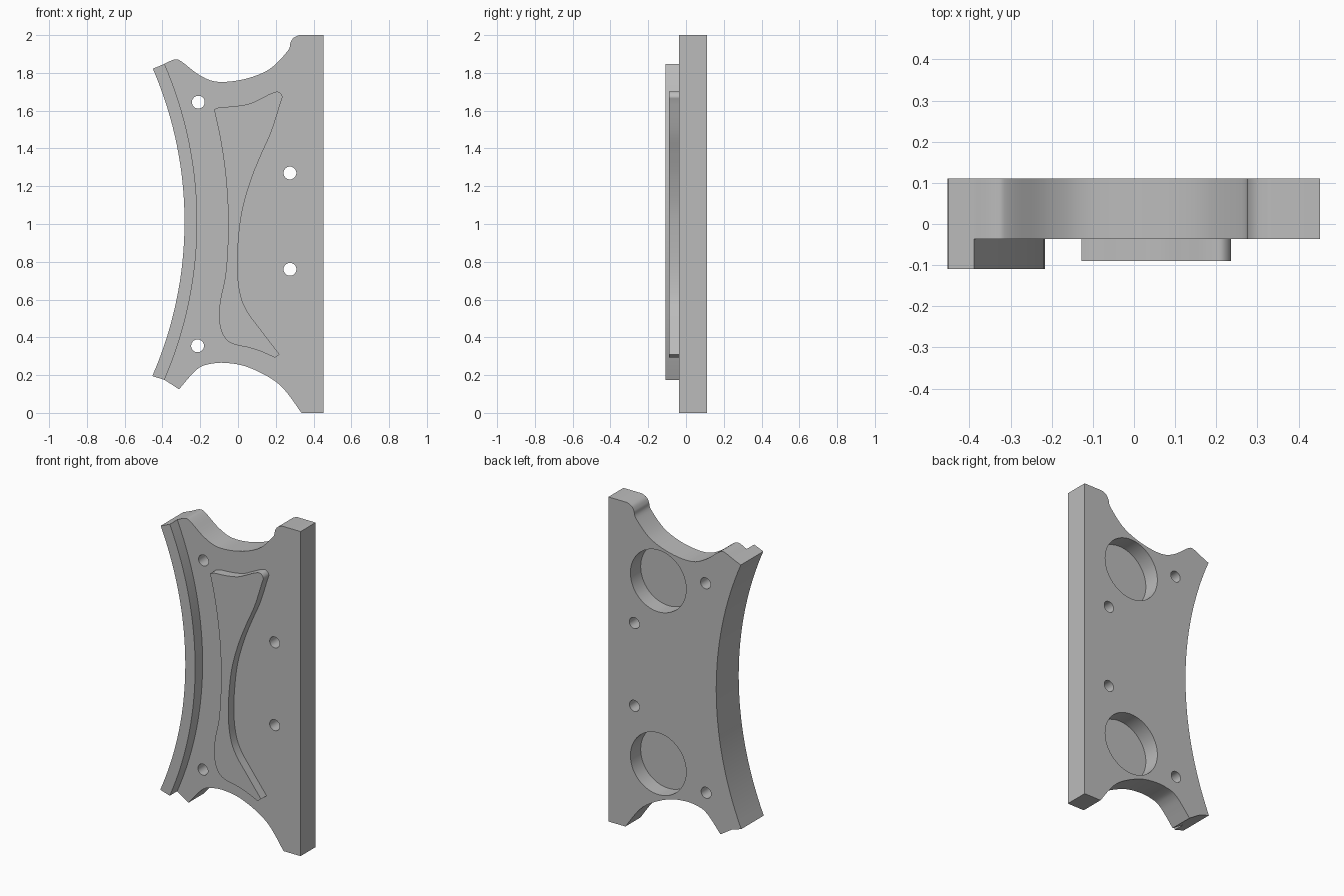
import bpy
import bmesh
import math
from mathutils import Vector

default_cube = bpy.data.objects.get("Cube")
if default_cube:
    bpy.data.objects.remove(default_cube, do_unlink=True)

FRONT, BACK = -0.036, 0.11      # main plate faces
LIP_FRONT, PAD_FRONT = -0.109, -0.09

grey = bpy.data.materials.new("plain grey")
grey.use_nodes = True
grey.diffuse_color = (0.5, 0.5, 0.5, 1)
grey.node_tree.nodes["Principled BSDF"].inputs["Base Color"].default_value = grey.diffuse_color


def smooth_run(points, steps=6):
    """Open curve through the given points."""
    pts = [Vector(p) for p in points]
    pts = [pts[0]] + pts + [pts[-1]]
    run = []
    for a, b, c, d in zip(pts, pts[1:], pts[2:], pts[3:]):
        for i in range(steps):
            t = i / steps
            run.append(b + (c - a) * t / 2
                       + (2 * a - 5 * b + 4 * c - d) * t ** 2 / 2
                       + (3 * b - a - 3 * c + d) * t ** 3 / 2)
    return run + [pts[-1]]


def bow(x_mid, radius, z_top, z_bottom, steps=32):
    """Shallow arc running downwards, bulging towards +x."""
    z_mid = 1.012
    start = math.asin((z_top - z_mid) / radius)
    end = math.asin((z_bottom - z_mid) / radius)
    angles = [start + (end - start) * i / steps for i in range(steps + 1)]
    return [Vector((x_mid - radius + radius * math.cos(a), z_mid + radius * math.sin(a)))
            for a in angles]


def slab(name, outline, y_front, y_back):
    """Extrude an x-z outline along y."""
    bm = bmesh.new()
    face = bm.faces.new([bm.verts.new((x, y_front, z)) for x, z in outline])
    grown = bmesh.ops.extrude_face_region(bm, geom=[face])
    moved = [g for g in grown["geom"] if isinstance(g, bmesh.types.BMVert)]
    bmesh.ops.translate(bm, verts=moved, vec=(0, y_back - y_front, 0))
    bmesh.ops.recalc_face_normals(bm, faces=bm.faces)
    mesh = bpy.data.meshes.new(name)
    bm.to_mesh(mesh)
    bm.free()
    mesh.materials.append(grey)
    obj = bpy.data.objects.new(name, mesh)
    bpy.context.collection.objects.link(obj)
    return obj


def activate(obj):
    bpy.ops.object.select_all(action="DESELECT")
    obj.select_set(True)
    bpy.context.view_layer.objects.active = obj


def drill(target, x, z, radius, y_front, y_back, sides):
    """Cut a round hole or pocket along y."""
    ring = [(x + radius * math.cos(math.tau * i / sides),
             z + radius * math.sin(math.tau * i / sides)) for i in range(sides)]
    cutter = slab("cutter", ring, y_front, y_back)
    cutter.hide_render = True
    cut = target.modifiers.new("cut", "BOOLEAN")
    cut.operation = "DIFFERENCE"
    cut.solver = "EXACT"
    cut.object = cutter
    activate(target)
    bpy.ops.object.modifier_apply(modifier=cut.name)
    bpy.data.objects.remove(cutter, do_unlink=True)


# Curved left edge and the inner edge of its lip
outer_edge = bow(-0.283, 2.04, 1.822, 0.195)
inner_edge = bow(-0.216, 2.107, 1.848, 0.175)

# Scalloped top and bottom of the plate
top_scallop = smooth_run([
    (0.325, 2), (0.295, 1.986), (0.278, 1.96), (0.262, 1.915), (0.167, 1.82),
    (0.034, 1.767), (-0.108, 1.753), (-0.204, 1.788), (-0.299, 1.86),
    (-0.336, 1.871), inner_edge[0]])
bottom_scallop = smooth_run([
    (-0.312, 0.125), (-0.257, 0.19), (-0.214, 0.233), (-0.167, 0.255),
    (-0.071, 0.265), (0.061, 0.239), (0.22, 0.149), (0.336, 0)])

plate = slab("main_plate",
             [(0.452, 2)] + top_scallop + outer_edge + [inner_edge[-1]]
             + bottom_scallop + [(0.452, 0)], FRONT, BACK)

# Screw holes, then the two round pockets in the back
for x, z in ((0.275, 1.27), (0.275, 0.76), (-0.21, 1.645), (-0.214, 0.355)):
    drill(plate, x, z, 0.034, FRONT - 1, BACK + 1, 32)
for z in (1.573, 0.447):
    drill(plate, 0.112, z, 0.19, 0.01, BACK + 1, 64)

# Raised lip along the curved edge
lip = slab("edge_lip", outer_edge + inner_edge[::-1], LIP_FRONT, FRONT)

# Raised pad on the front
pad_right = smooth_run([
    (-0.127, 1.607), (-0.093, 1.618), (-0.02, 1.623), (0.06, 1.637),
    (0.124, 1.666), (0.177, 1.692), (0.214, 1.7), (0.235, 1.676), (0.225, 1.64),
    (0.177, 1.49), (0.124, 1.37), (0.07, 1.236), (0.024, 1.077), (0.003, 0.92),
    (-0.003, 0.76), (0.013, 0.626), (0.05, 0.536), (0.124, 0.435), (0.22, 0.31)])
pad_left = smooth_run([
    (0.196, 0.292), (0.124, 0.324), (0.06, 0.345), (-0.01, 0.36),
    (-0.056, 0.382), (-0.087, 0.43), (-0.1, 0.504), (-0.093, 0.6),
    (-0.066, 0.732), (-0.053, 0.92), (-0.053, 1.077), (-0.066, 1.263),
    (-0.093, 1.45), (-0.127, 1.607)])
pad = slab("raised_pad", pad_right + pad_left[:-1], PAD_FRONT, FRONT)

for part in (plate, lip, pad):
    activate(part)
    bpy.ops.object.shade_smooth_by_angle(angle=math.radians(30))
